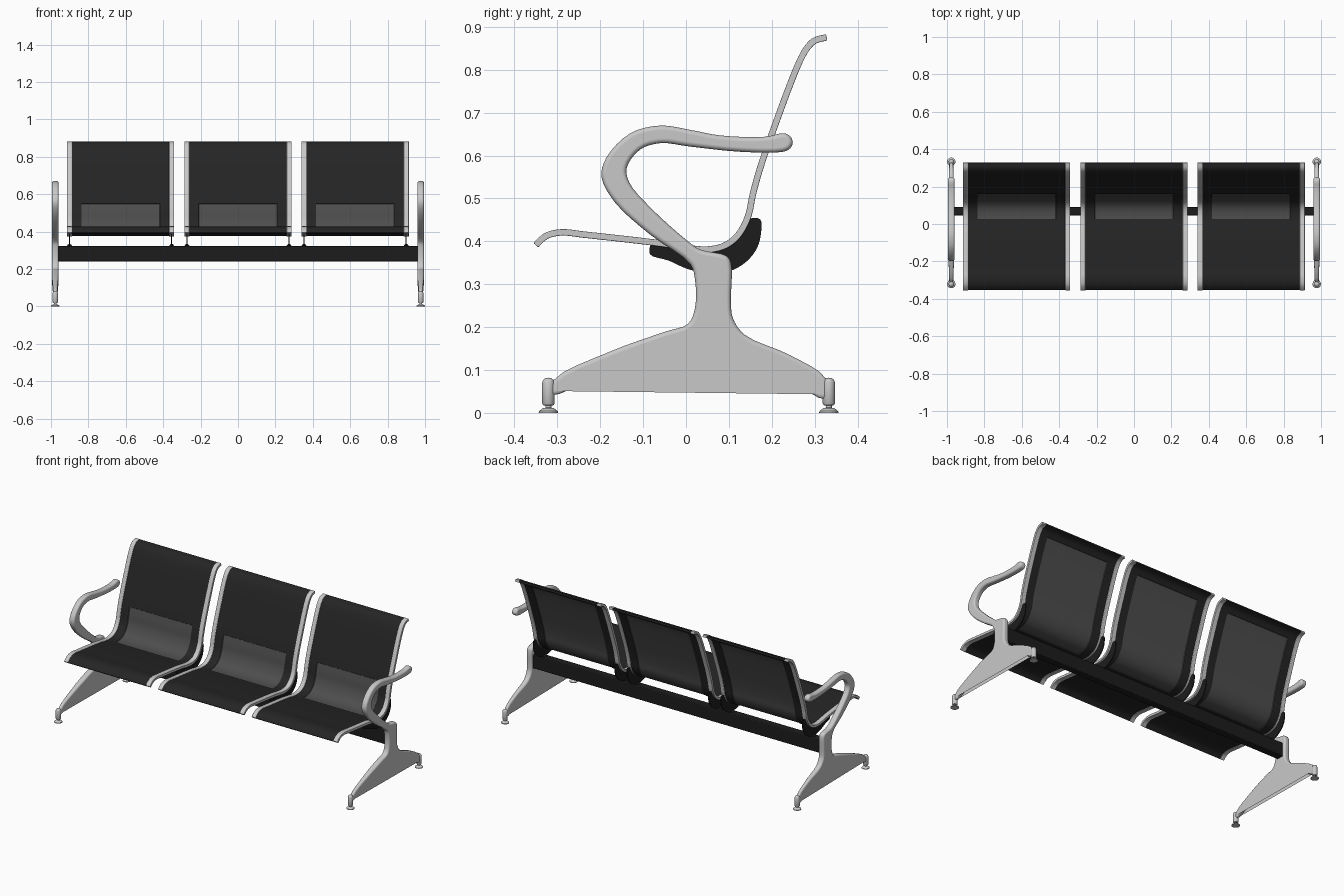
import bpy, bmesh, math
from mathutils import Vector

if "Cube" in bpy.data.objects:
    bpy.data.objects.remove(bpy.data.objects["Cube"])


def material(name, v):
    m = bpy.data.materials.new(name)
    m.diffuse_color = (v, v, v, 1)
    m.use_nodes = True
    m.node_tree.nodes["Principled BSDF"].inputs["Base Color"].default_value = m.diffuse_color
    return m


METAL = material("silver metal", 0.58)
BLACK = material("black padding", 0.018)
DARK = material("black steel", 0.012)
GREY = material("dark grey mesh", 0.075)


def finish(bm, name, mats, angle=35, bevel=0, segs=3):
    bmesh.ops.recalc_face_normals(bm, faces=bm.faces)
    me = bpy.data.meshes.new(name)
    bm.to_mesh(me)
    bm.free()
    for m in mats:
        me.materials.append(m)
    ob = bpy.data.objects.new(name, me)
    bpy.context.collection.objects.link(ob)
    bpy.ops.object.select_all(action='DESELECT')
    ob.select_set(True)
    bpy.context.view_layer.objects.active = ob
    bpy.ops.object.shade_smooth_by_angle(angle=math.radians(angle))
    if bevel:
        b = ob.modifiers.new("rounding", 'BEVEL')
        b.width, b.segments = bevel, segs
        b.limit_method, b.angle_limit = 'ANGLE', math.radians(40)
    return ob


def spline(points, n, closed=False):
    """Centripetal Catmull-Rom curve through 2D points."""
    p = [Vector(q) for q in points]
    if closed:
        p = [p[-1]] + p + [p[0], p[1]]
    else:
        p = [2 * p[0] - p[1]] + p + [2 * p[-1] - p[-2]]
    out = []
    for a, b, c, d in zip(p, p[1:], p[2:], p[3:]):
        t1 = (b - a).length ** 0.5
        t2 = t1 + (c - b).length ** 0.5
        t3 = t2 + (d - c).length ** 0.5
        for k in range(n):
            t = t1 + (t2 - t1) * k / n
            a1 = a.lerp(b, t / t1)
            a2 = b.lerp(c, (t - t1) / (t2 - t1))
            a3 = c.lerp(d, (t - t2) / (t3 - t2))
            out.append(a1.lerp(a2, t / t2).lerp(a2.lerp(a3, (t - t1) / (t3 - t1)), (t - t1) / (t2 - t1)))
    if not closed:
        out.append(p[-2])
    return out


def prism(outline, x0, x1):
    """Extrude a (y, z) outline along x."""
    bm = bmesh.new()
    f = bm.faces.new([bm.verts.new((x0, q[0], q[1])) for q in outline])
    r = bmesh.ops.extrude_face_region(bm, geom=[f])
    bmesh.ops.translate(bm, vec=(x1 - x0, 0, 0),
                        verts=[v for v in r['geom'] if isinstance(v, bmesh.types.BMVert)])
    return bm


# seat and backrest side curve, from front lip to top roll
SEAT = spline([(-0.35, 0.391), (-0.342, 0.40), (-0.323, 0.414), (-0.29, 0.421), (-0.24, 0.416),
               (-0.05, 0.394), (0.0, 0.385), (0.05, 0.381), (0.09, 0.39), (0.12, 0.413),
               (0.144, 0.456), (0.156, 0.51), (0.172, 0.568), (0.2, 0.65), (0.265, 0.82),
               (0.284, 0.853), (0.30, 0.868), (0.328, 0.876)], 6)


def band(xs, half, rule=None):
    """Curved slab following the seat curve; rule(is_front, y, z, x) marks mesh faces."""
    bm = bmesh.new()
    rings, m = [], len(xs)
    for i, p in enumerate(SEAT):
        t = (SEAT[min(i + 1, len(SEAT) - 1)] - SEAT[max(i - 1, 0)]).normalized()
        n = Vector((-t.y, t.x)) * half
        f, b = p + n, p - n
        rings.append([bm.verts.new((x, f.x, f.y)) for x in xs] +
                     [bm.verts.new((x, b.x, b.y)) for x in reversed(xs)])
    marked = {True: [], False: []}
    for r, s in zip(rings, rings[1:]):
        for j in range(2 * m):
            k = (j + 1) % (2 * m)
            face = bm.faces.new((r[j], r[k], s[k], s[j]))
            c = face.calc_center_median()
            front = j < m - 1
            if rule and j not in (m - 1, 2 * m - 1) and rule(front, c.y, c.z, c.x):
                face.material_index = 1
                marked[front].append(face)
    bm.faces.new(rings[0])
    bm.faces.new(rings[-1])
    bmesh.ops.recalc_face_normals(bm, faces=bm.faces)
    for faces in marked.values():
        if faces:
            bmesh.ops.inset_region(bm, faces=faces, thickness=0.002, depth=-0.003)
    return bm


def mesh_area(front, y, z, x):
    return abs(x) < 0.21 and y > 0.03 and z < (0.55 if front else 0.835)


BRACKET = spline([(-0.08, 0.393), (-0.084, 0.37), (-0.04, 0.355), (0.0, 0.337), (0.05, 0.325),
                  (0.1, 0.33), (0.14, 0.352), (0.166, 0.385), (0.175, 0.42), (0.174, 0.45),
                  (0.16, 0.455), (0.146, 0.45), (0.12, 0.41), (0.09, 0.388), (0.05, 0.379),
                  (0.0, 0.383)], 4, True)

# three seats: padded shell, side rails, brackets and mounting bolts
for n, cx in enumerate((-0.628, 0.0, 0.626), 1):
    parts = [finish(band([-0.262, -0.21, 0.21, 0.262], 0.0055, mesh_area), f"seat_shell_{n}", [BLACK, GREY])]
    for side, s in (("left", -1), ("right", 1)):
        parts.append(finish(band(sorted((s * 0.26, s * 0.287)), 0.0075),
                            f"seat_rail_{side}_{n}", [METAL], bevel=0.005))
        parts.append(finish(prism(BRACKET, s * 0.273 - 0.0025, s * 0.273 + 0.0025),
                            f"seat_bracket_{side}_{n}", [DARK]))
        bm = bmesh.new()
        bmesh.ops.create_uvsphere(bm, u_segments=16, v_segments=8, radius=0.013)
        bmesh.ops.translate(bm, vec=(s * 0.273, 0.067, 0.321), verts=bm.verts)
        parts.append(finish(bm, f"mounting_bolt_{side}_{n}", [DARK]))
    for ob in parts:
        ob.location.x = cx

# cross beam
finish(prism([(0.045, 0.24), (0.09, 0.24), (0.09, 0.322), (0.045, 0.322)], -0.965, 0.965),
       "cross_beam", [DARK], bevel=0.004, segs=2)

# end frame: armrest loop, column and arched foot as one outline
FRAME = spline([(0.228, 0.652), (0.184, 0.644), (0.08, 0.647), (0.01, 0.66), (-0.06, 0.67),
                (-0.13, 0.652), (-0.186, 0.595), (-0.197, 0.55), (-0.165, 0.49), (-0.084, 0.416),
                (0.01, 0.346), (0.021, 0.31), (0.021, 0.245), (0.005, 0.208), (-0.05, 0.189),
                (-0.177, 0.143), (-0.308, 0.077), (-0.311, 0.042), (-0.2, 0.091), (-0.084, 0.121),
                (0.03, 0.131), (0.114, 0.128), (0.22, 0.09), (0.326, 0.032), (0.326, 0.08),
                (0.242, 0.135), (0.137, 0.182), (0.109, 0.222), (0.105, 0.264), (0.105, 0.35),
                (0.093, 0.367), (0.033, 0.381), (0.0, 0.404), (-0.084, 0.48), (-0.132, 0.537),
                (-0.138, 0.572), (-0.107, 0.614), (-0.06, 0.629), (0.01, 0.621), (0.126, 0.609),
                (0.226, 0.609), (0.243, 0.617), (0.249, 0.631), (0.243, 0.645)], 4, True)


def lathe(profile, x, y):
    """Turned part from (radius, z) points."""
    bm = bmesh.new()
    vs = [bm.verts.new((r, 0, z)) for r, z in profile]
    es = [bm.edges.new(e) for e in zip(vs, vs[1:])]
    bmesh.ops.spin(bm, geom=vs + es, cent=(0, 0, 0), axis=(0, 0, 1), angle=math.tau, steps=24)
    bmesh.ops.remove_doubles(bm, verts=bm.verts, dist=1e-5)
    bmesh.ops.translate(bm, vec=(x, y, 0), verts=bm.verts)
    return bm


for side, s in (("left", -1), ("right", 1)):
    cx = s * 0.977
    bm = prism(FRAME, -0.018, 0.018)
    rim = [e for e in bm.edges if abs(e.verts[0].co.x - e.verts[1].co.x) < 1e-6]
    bmesh.ops.bevel(bm, geom=rim, offset=0.011, segments=4, profile=0.5, affect='EDGES')
    for v in bm.verts:  # foot arms get slimmer toward the ends
        if v.co.z < 0.2:
            v.co.x *= 1 - 0.4 * min(1, max(0, (abs(v.co.y) - 0.1) / 0.2))
        v.co.x += cx
    ob = finish(bm, f"end_frame_{side}", [METAL], 40)
    ob.modifiers.new("clean shading", 'WEIGHTED_NORMAL')
    # foot posts with levelling pads
    for end, y in (("front", -0.321), ("back", 0.333)):
        finish(lathe([(0, 0.082), (0.007, 0.081), (0.012, 0.077), (0.0145, 0.07), (0.0145, 0.022),
                      (0.012, 0.018), (0.007, 0.017), (0.007, 0.012), (0.013, 0.011),
                      (0.022, 0.004), (0.0225, 0), (0, 0)], cx, y),
               f"foot_{end}_{side}", [METAL])
